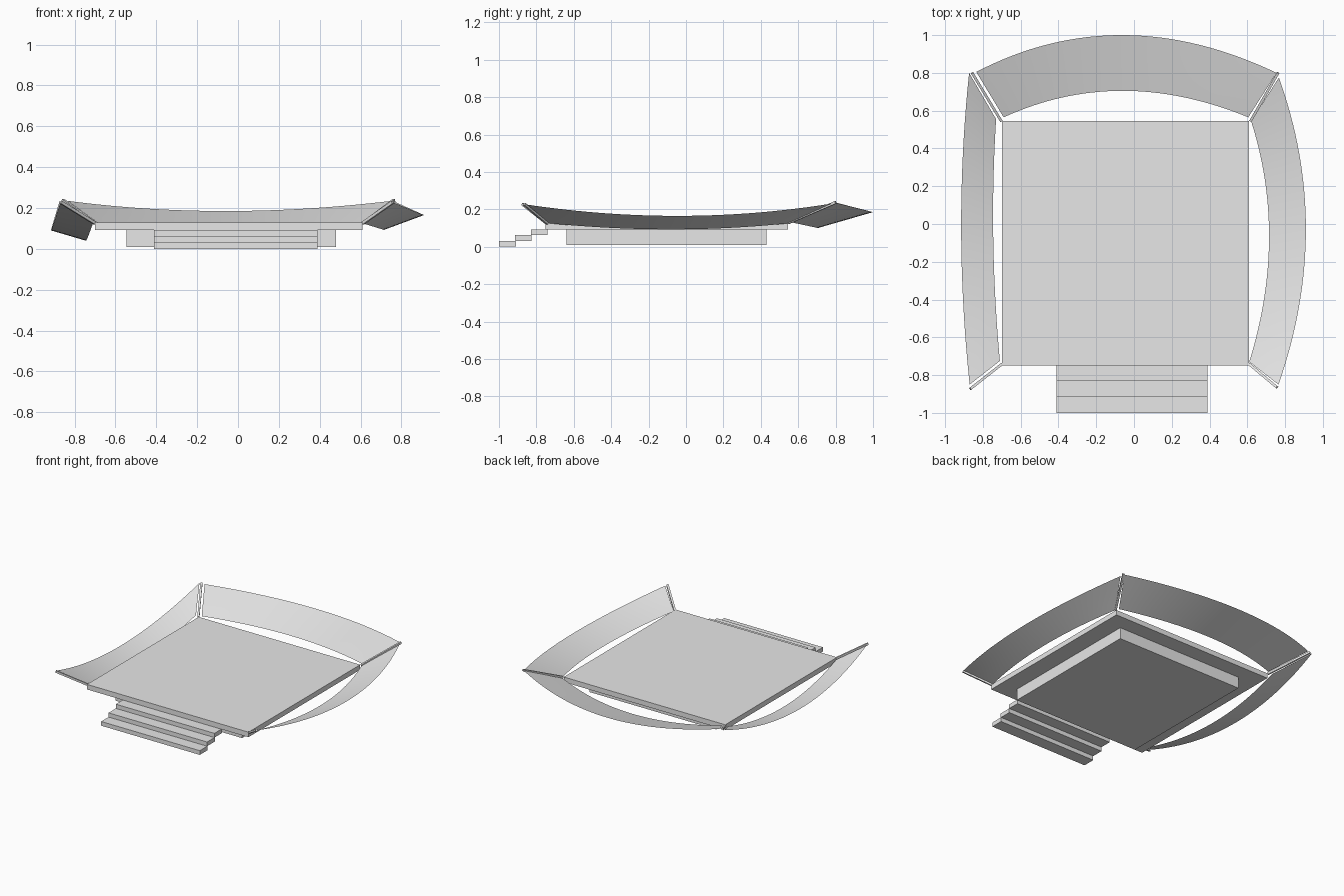
import bpy
import bmesh
from mathutils import Vector

cube = bpy.data.objects.get("Cube")
if cube:
    bpy.data.objects.remove(cube)

grey = bpy.data.materials.new("light_grey")
grey.use_nodes = True
grey.diffuse_color = (0.8, 0.8, 0.8, 1)
grey.node_tree.nodes["Principled BSDF"].inputs["Base Color"].default_value = (0.8, 0.8, 0.8, 1)


def finish(name, bm, smooth=False):
    bm.normal_update()
    mesh = bpy.data.meshes.new(name)
    for face in bm.faces:
        face.smooth = smooth
    bm.to_mesh(mesh)
    bm.free()
    mesh.materials.append(grey)
    obj = bpy.data.objects.new(name, mesh)
    bpy.context.collection.objects.link(obj)
    return obj


def box(name, low, high):
    low, high = Vector(low), Vector(high)
    bm = bmesh.new()
    bmesh.ops.create_cube(bm, size=1)
    for v in bm.verts:
        v.co = (low + high) / 2 + v.co * (high - low)
    return finish(name, bm)


def arc(start, middle, end, steps=32):
    """Quadratic curve passing through three points."""
    a, m, b = Vector(start), Vector(middle), Vector(end)
    c = 2 * m - (a + b) / 2
    ts = [i / steps for i in range(steps + 1)]
    return [a * (1 - t) ** 2 + c * 2 * t * (1 - t) + b * t * t for t in ts]


def sheet(name, inner, outer):
    """Thin sagging panel stretched between two curved edges."""
    bm = bmesh.new()
    rows = []
    for p, q in zip(arc(*inner), arc(*outer)):
        rows.append([bm.verts.new(p.lerp(q, k / 4)) for k in range(5)])
    for r, s in zip(rows, rows[1:]):
        for k in range(4):
            bm.faces.new((r[k], r[k + 1], s[k + 1], s[k]))
    bmesh.ops.recalc_face_normals(bm, faces=bm.faces)
    if sum(f.normal.z for f in bm.faces) < 0:
        bmesh.ops.reverse_faces(bm, faces=bm.faces)
    return finish(name, bm, True)


def rod(name, start, end, width=0.014):
    a, b = Vector(start), Vector(end)
    bm = bmesh.new()
    bmesh.ops.create_cube(bm, size=1)
    turn = (b - a).to_track_quat('Z', 'Y')
    for v in bm.verts:
        v.co = (a + b) / 2 + turn @ Vector((v.co.x * width, v.co.y * width, v.co.z * (b - a).length))
    return finish(name, bm)


# Deck and plinth
box("deck", (-0.70, -0.75, 0.093), (0.61, 0.545, 0.13))
box("plinth", (-0.545, -0.64, 0.01), (0.48, 0.43, 0.093))

# Front stairs
for i, (y0, y1) in enumerate([(-1, -0.91), (-0.915, -0.825), (-0.83, -0.74)]):
    box(f"stair_{i + 1}", (-0.41, y0, 0.031 * i), (0.39, y1, 0.031 * (i + 1)))

# Curved side panels
sheet("back_panel",
      [(-0.69, 0.565, 0.13), (-0.06, 0.705, 0.10), (0.605, 0.565, 0.13)],
      [(-0.835, 0.805, 0.235), (-0.06, 1.0, 0.185), (0.755, 0.80, 0.235)])
sheet("left_panel",
      [(0.61, -0.73, 0.125), (0.715, -0.08, 0.093), (0.62, 0.545, 0.125)],
      [(0.765, -0.85, 0.225), (0.91, -0.03, 0.165), (0.767, 0.775, 0.23)])
sheet("right_panel",
      [(-0.71, -0.725, 0.125), (-0.745, -0.08, 0.04), (-0.73, 0.555, 0.13)],
      [(-0.87, -0.85, 0.225), (-0.915, -0.02, 0.09), (-0.873, 0.80, 0.235)])

# Corner struts holding the panels
rod("front_right_strut", (-0.70, -0.742, 0.125), (-0.867, -0.873, 0.228))
rod("front_left_strut", (0.61, -0.742, 0.125), (0.757, -0.865, 0.228))
rod("back_right_strut", (-0.703, 0.545, 0.127), (-0.857, 0.80, 0.237))
rod("back_left_strut", (0.617, 0.545, 0.127), (0.763, 0.80, 0.237))
